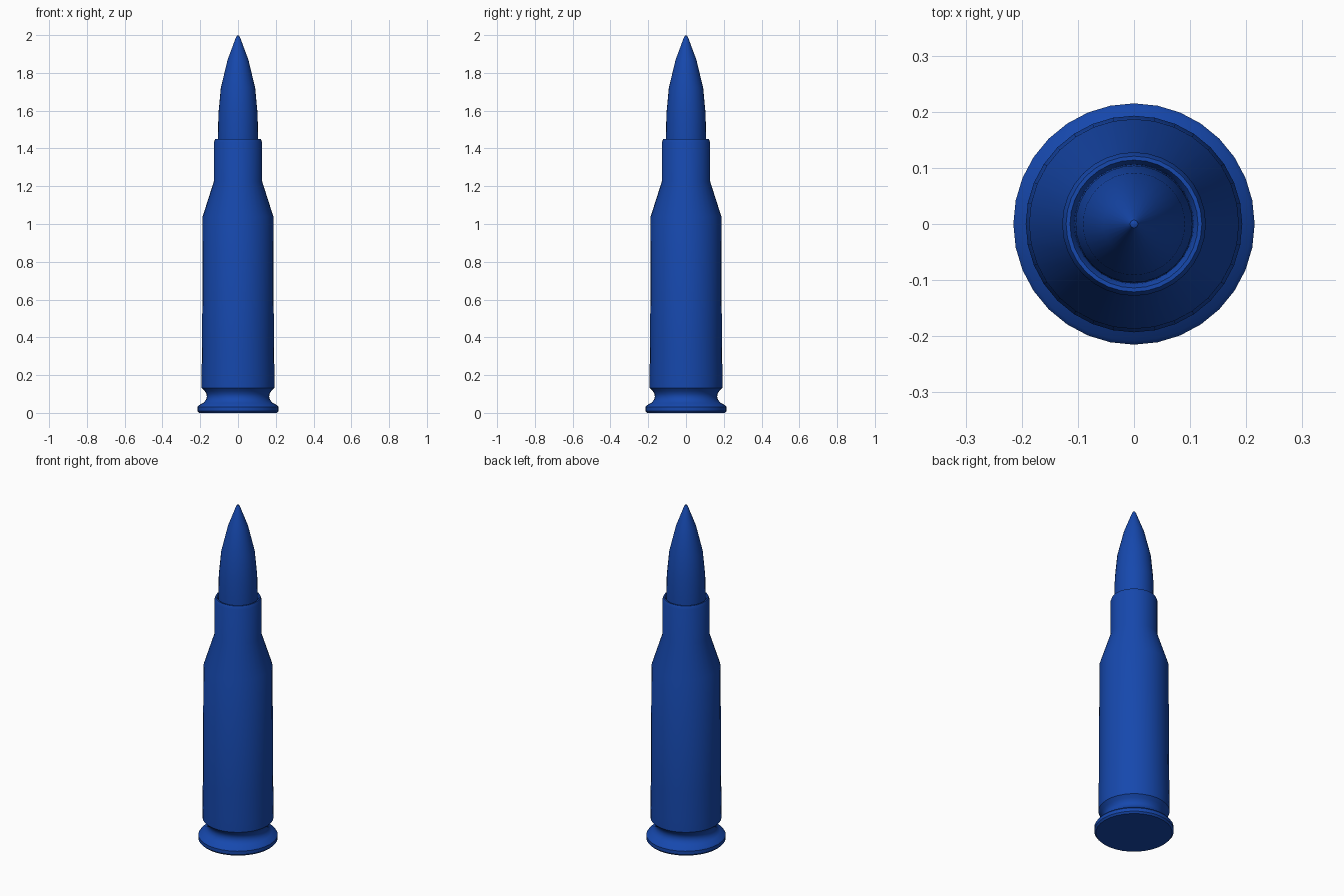
import bpy, bmesh, math

if "Cube" in bpy.data.objects:
    bpy.data.objects.remove(bpy.data.objects["Cube"])

SIDES = 32

blue = bpy.data.materials.new("blue_metal")
blue.diffuse_color = (0.008, 0.065, 0.42, 1)
blue.use_nodes = True
blue.node_tree.nodes["Principled BSDF"].inputs["Base Color"].default_value = blue.diffuse_color


def lathe(name, profile, angle=30):
    """Spin a (radius, height) profile round z; radius 0 makes a pole."""
    bm = bmesh.new()
    rings = []
    for r, z in profile:
        if r == 0:
            rings.append([bm.verts.new((0, 0, z))] * SIDES)
        else:
            rings.append([bm.verts.new((r * math.cos(2 * math.pi * i / SIDES),
                                        r * math.sin(2 * math.pi * i / SIDES), z))
                          for i in range(SIDES)])
    for a, b in zip(rings, rings[1:]):
        for i in range(SIDES):
            j = (i + 1) % SIDES
            bm.faces.new(list(dict.fromkeys((a[i], a[j], b[j], b[i]))))
    bmesh.ops.recalc_face_normals(bm, faces=bm.faces)
    mesh = bpy.data.meshes.new(name)
    bm.to_mesh(mesh)
    bm.free()
    mesh.materials.append(blue)
    obj = bpy.data.objects.new(name, mesh)
    bpy.context.collection.objects.link(obj)
    bpy.ops.object.select_all(action='DESELECT')
    obj.select_set(True)
    bpy.context.view_layer.objects.active = obj
    bpy.ops.object.shade_smooth_by_angle(angle=math.radians(angle))
    return obj


# Case: flat base, rim, groove, body, shoulder, neck and open mouth
lathe("case", [
    (0, 0), (0.206, 0), (0.215, 0.01), (0.215, 0.03), (0.208, 0.04),
    (0.184, 0.053), (0.170, 0.068), (0.165, 0.085), (0.167, 0.10),
    (0.176, 0.116), (0.192, 0.132), (0.193, 0.20), (0.19, 0.36),
    (0.187, 1.04), (0.128, 1.225), (0.128, 1.432), (0.121, 1.45),
    (0.114, 1.45), (0.107, 1.437), (0.104, 1.42)])

# Pointed tip seated in the mouth
lathe("pointed_tip", [
    (0, 1.40), (0.105, 1.40), (0.106, 1.45), (0.104, 1.58), (0.091, 1.72),
    (0.055, 1.87), (0.012, 1.985), (0.007, 1.996), (0, 2.0)])
